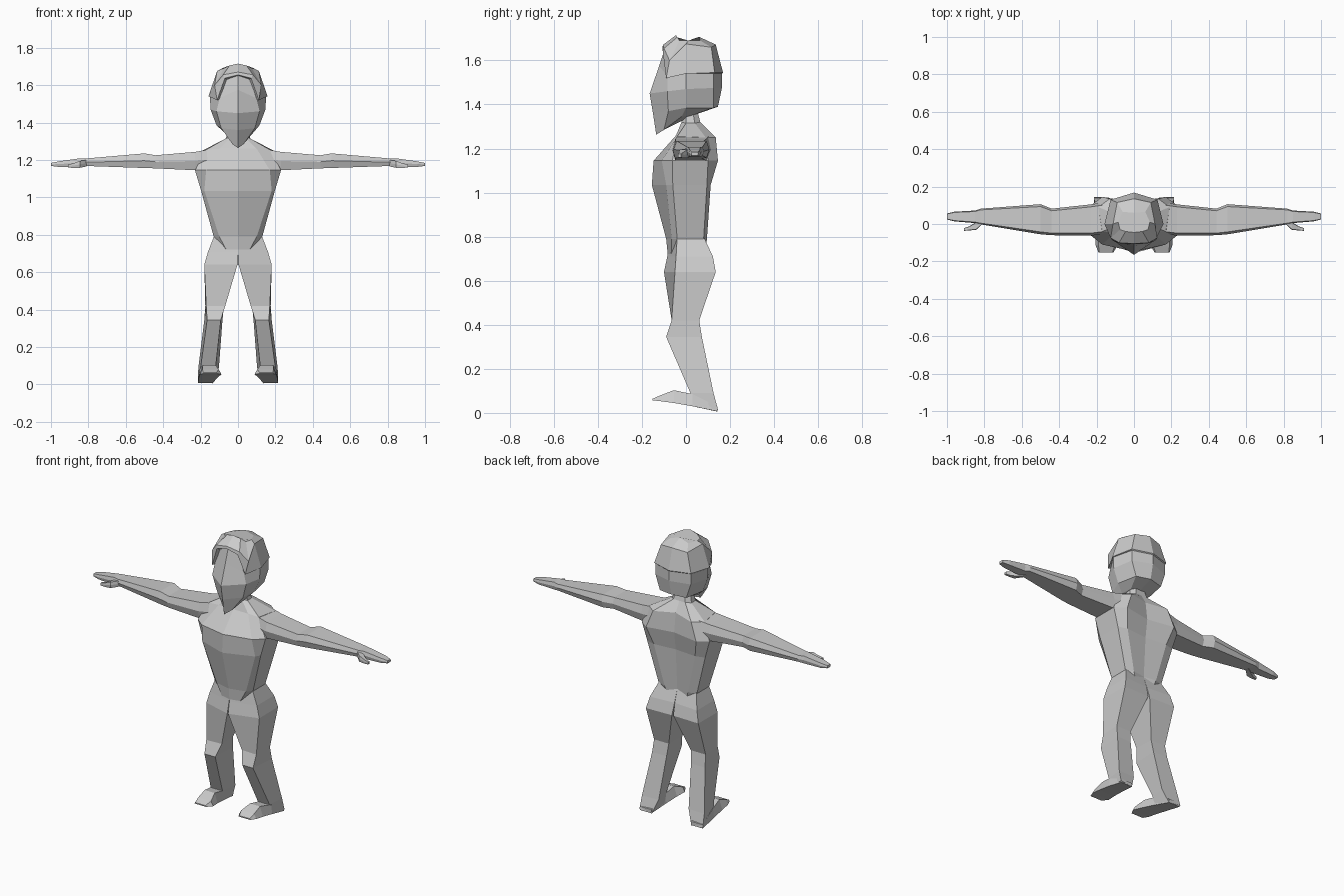
import bpy, bmesh

clay = bpy.data.materials.new("clay_grey")
clay.diffuse_color = (0.6, 0.6, 0.6, 1)


def loft(name, rings, caps=(True, True), mirror=False):
    """Skin a list of equal-length point rings into a flat-shaded mesh."""
    bm = bmesh.new()
    rows = [[bm.verts.new(p) for p in r] for r in rings]
    n = len(rows[0])
    for a, b in zip(rows, rows[1:]):
        for i in range(n):
            j = (i + 1) % n
            bm.faces.new((a[i], a[j], b[j], b[i]))
    for row, cap in ((rows[0], caps[0]), (rows[-1], caps[1])):
        if cap:
            bm.faces.new(row)
    bmesh.ops.recalc_face_normals(bm, faces=bm.faces)
    mesh = bpy.data.meshes.new(name)
    bm.to_mesh(mesh)
    bm.free()
    mesh.materials.append(clay)
    ob = bpy.data.objects.new(name, mesh)
    bpy.context.collection.objects.link(ob)
    if mirror:
        ob.modifiers.new("mirror", 'MIRROR').use_mirror_merge = False
    return ob


def whole(half):
    """Complete a half ring (front centre to back centre) across x = 0."""
    return half + [(-x, y, z) for x, y, z in reversed(half) if x > 0]


def level(z, *pts):
    return [(x, y, z) for x, y in pts]


# Torso: front centre, chest, side front, side back, shoulder blade, spine
torso = [
    level(0.64, (0, -0.075), (0.02, -0.07), (0.05, -0.03), (0.05, 0.06), (0.03, 0.08), (0, 0.07)),
    level(0.79, (0, -0.09), (0.10, -0.065), (0.13, -0.04), (0.13, 0.08), (0.08, 0.095), (0, 0.085)),
    level(1.035, (0, -0.155), (0.18, -0.09), (0.197, -0.06), (0.197, 0.095), (0.14, 0.112), (0, 0.10)),
    level(1.145, (0, -0.147), (0.17, -0.11), (0.23, -0.062), (0.23, 0.10), (0.17, 0.145), (0, 0.115)),
    [(0, -0.045, 1.26), (0.10, -0.045, 1.26), (0.17, -0.04, 1.255),
     (0.19, 0.09, 1.25), (0.13, 0.135, 1.25), (0, 0.10, 1.26)],
    [(0, -0.02, 1.32), (0.04, -0.02, 1.32), (0.065, 0, 1.315),
     (0.065, 0.04, 1.315), (0.04, 0.065, 1.32), (0, 0.065, 1.32)],
    level(1.375, (0, -0.02), (0.03, -0.02), (0.05, 0), (0.05, 0.03), (0.03, 0.05), (0, 0.05)),
]
loft("torso", [whole(r) for r in torso])

# Head: face ridge, cheek, temple, rear side, rear centre
head = [
    [(0, -0.135, 1.263), (0.03, -0.10, 1.285), (0.07, -0.02, 1.345), (0.055, 0.04, 1.355), (0, 0.045, 1.355)],
    [(0, -0.15, 1.36), (0.09, -0.08, 1.37), (0.115, 0, 1.385), (0.09, 0.125, 1.385), (0, 0.145, 1.39)],
    [(0, -0.165, 1.45), (0.115, -0.085, 1.46), (0.147, 0, 1.47), (0.12, 0.125, 1.475), (0, 0.164, 1.48)],
    [(0, -0.122, 1.575), (0.098, -0.085, 1.53), (0.15, 0, 1.545), (0.12, 0.125, 1.55), (0, 0.163, 1.55)],
    [(0, -0.095, 1.655), (0.065, -0.085, 1.635), (0.10, 0, 1.65), (0.08, 0.09, 1.64), (0, 0.11, 1.64)],
]
loft("head", [whole(r) for r in head])

# Hair cap: fringe framing the forehead, then crown
hair = [
    [(0, -0.09, 1.65), (0.06, -0.085, 1.63), (0.093, -0.075, 1.525),
     (0.15, 0, 1.54), (0.12, 0.125, 1.54), (0, 0.163, 1.54)],
    [(0, -0.107, 1.655), (0.07, -0.105, 1.637), (0.112, -0.09, 1.52),
     (0.158, 0, 1.54), (0.125, 0.13, 1.545), (0, 0.168, 1.545)],
    [(0, -0.105, 1.67), (0.08, -0.10, 1.655), (0.125, -0.075, 1.60),
     (0.112, 0, 1.675), (0.09, 0.115, 1.66), (0, 0.135, 1.672)],
    [(0, -0.045, 1.715), (0.045, -0.04, 1.705), (0.075, -0.03, 1.69),
     (0.085, 0.01, 1.69), (0.06, 0.065, 1.69), (0, 0.06, 1.707)],
]
loft("hair", [whole(r) for r in hair], caps=(False, True))

# Leg: front inner, front outer, back outer, back inner
leg = [
    level(0.80, (0, -0.07), (0.125, -0.04), (0.125, 0.08), (0, 0.08)),
    level(0.71, (0.001, -0.085), (0.16, -0.045), (0.16, 0.122), (0.001, 0.11)),
    level(0.64, (0.003, -0.10), (0.18, -0.05), (0.178, 0.135), (0.005, 0.13)),
    level(0.42, (0.068, -0.06), (0.17, -0.065), (0.175, 0.06), (0.075, 0.06)),
    level(0.345, (0.092, -0.09), (0.165, -0.09), (0.18, 0.072), (0.083, 0.07)),
    level(0.09, (0.12, 0.02), (0.20, 0.02), (0.212, 0.125), (0.102, 0.12)),
    [(0.12, 0.03, 0.03), (0.20, 0.03, 0.03), (0.215, 0.145, 0.015), (0.135, 0.142, 0.006)],
]
loft("leg", leg, mirror=True)

# Foot: sections along its length as y, inner x, outer x, sole z, top z, taper
foot = [(0.142, 0.135, 0.213, 0.007, 0.03, 0), (0.03, 0.115, 0.212, 0.03, 0.085, 0.008),
        (-0.055, 0.10, 0.208, 0.045, 0.103, 0.02), (-0.115, 0.088, 0.205, 0.053, 0.08, 0.015),
        (-0.152, 0.11, 0.19, 0.057, 0.064, 0.005)]
loft("foot", [[(a, y, lo), (b, y, lo), (b - t, y, hi), (a + t, y, hi)]
              for y, a, b, lo, hi, t in foot], mirror=True)


def limb_ring(x, y0, y1, z0, z1):
    m, s = (z0 + z1) / 2, (y1 - y0) * 0.08
    return [(x, y0 + s, z0), (x, y0, m), (x, y0 + s, z1),
            (x, y1 - s, z1), (x, y1, m), (x, y1 - s, z0)]


# Arm and mitten hand: sections from shoulder to fingertips
arm = [(0.13, -0.05, 0.12, 1.15, 1.26), (0.23, -0.062, 0.105, 1.145, 1.243), (0.44, -0.06, 0.082, 1.155, 1.225),
       (0.50, -0.055, 0.106, 1.157, 1.235), (0.82, -0.002, 0.082, 1.168, 1.207),
       (0.85, 0.005, 0.072, 1.163, 1.208), (0.96, 0.014, 0.066, 1.163, 1.192),
       (1.0, 0.024, 0.056, 1.168, 1.184)]
loft("arm", [limb_ring(*a) for a in arm], mirror=True)

# Thumb
thumb = [(0.81, 0.0, 0.03, 1.165, 1.20), (0.845, -0.032, 0.01, 1.158, 1.195),
         (0.88, -0.034, -0.012, 1.157, 1.182), (0.91, -0.037, -0.022, 1.16, 1.175)]
loft("thumb", [limb_ring(*t) for t in thumb], mirror=True)
